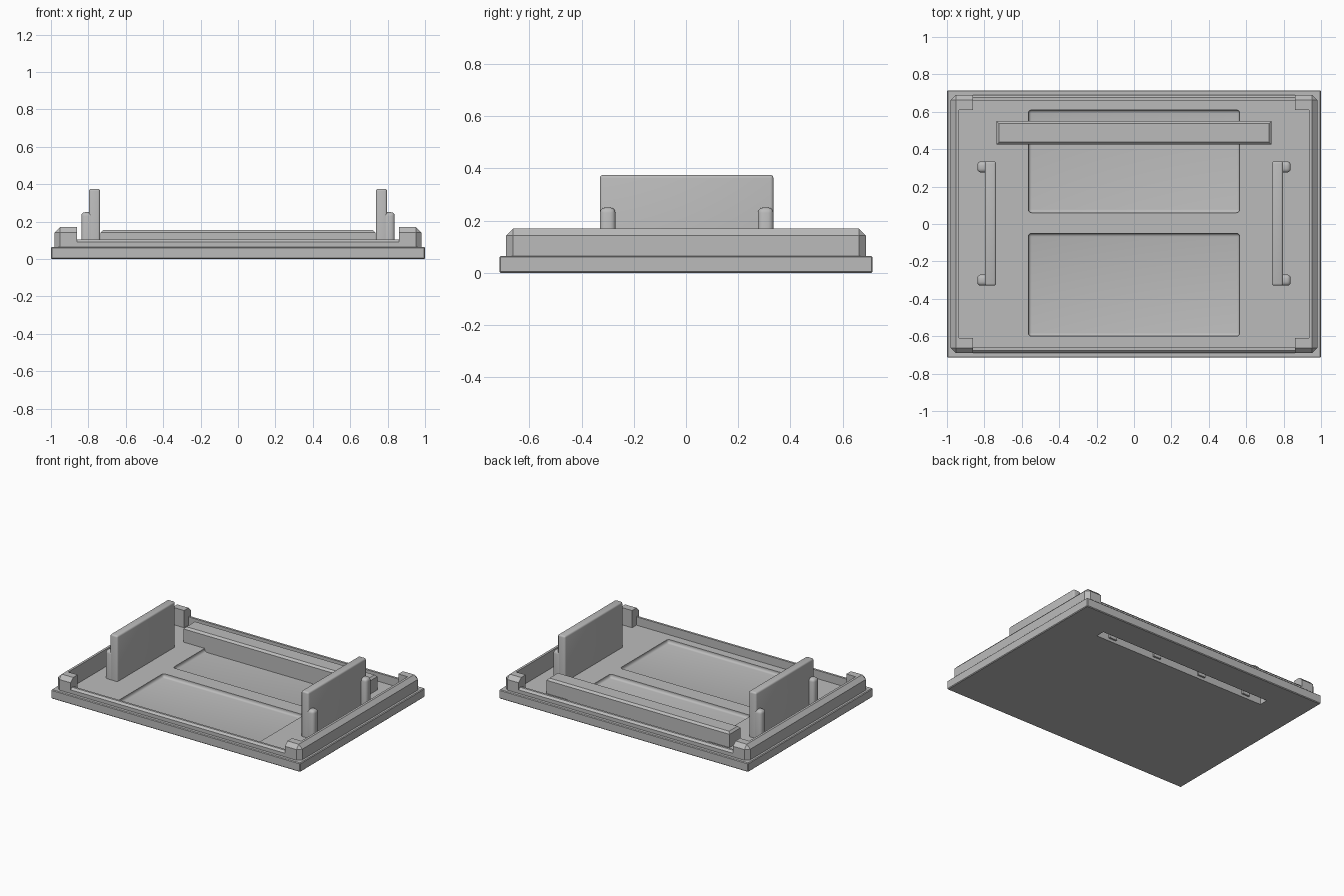
import bpy
import bmesh
import math

cube = bpy.data.objects.get("Cube")
if cube:
    bpy.data.objects.remove(cube, do_unlink=True)

grey = bpy.data.materials.new("plain_grey")
grey.use_nodes = True
grey.diffuse_color = (0.5, 0.5, 0.5, 1)
grey.node_tree.nodes["Principled BSDF"].inputs["Base Color"].default_value = (0.5, 0.5, 0.5, 1)

FLOOR = 0.045


def finish(name, bm):
    mesh = bpy.data.meshes.new(name)
    bmesh.ops.recalc_face_normals(bm, faces=bm.faces)
    bm.to_mesh(mesh)
    bm.free()
    mesh.materials.append(grey)
    obj = bpy.data.objects.new(name, mesh)
    bpy.context.collection.objects.link(obj)
    return obj


def box(name, x, y, z, bevel=0, segments=1, keep=lambda e: True):
    """Box from (min, max) ranges, bevelled on the edges that keep() accepts."""
    bm = bmesh.new()
    bmesh.ops.create_cube(bm, size=1)
    for v in bm.verts:
        for i, (low, high) in enumerate((x, y, z)):
            v.co[i] = high if v.co[i] > 0 else low
    if bevel:
        edges = [e for e in bm.edges if keep(e)]
        bmesh.ops.bevel(bm, geom=edges, offset=bevel, segments=segments,
                        profile=0.5, affect='EDGES')
    return finish(name, bm)


def above(level):
    """Accept edges that do not lie wholly on the bottom."""
    return lambda e: max(v.co.z for v in e.verts) > level


def cut(obj, *cutters):
    for cutter in cutters:
        cutter.hide_render = True
        mod = obj.modifiers.new("cut", 'BOOLEAN')
        mod.operation = 'DIFFERENCE'
        mod.solver = 'EXACT'
        mod.object = cutter
        bpy.context.view_layer.objects.active = obj
        bpy.ops.object.modifier_apply(modifier=mod.name)


def discard(*objs):
    for obj in objs:
        bpy.data.objects.remove(obj, do_unlink=True)


def smooth(obj):
    bpy.ops.object.select_all(action='DESELECT')
    obj.select_set(True)
    bpy.context.view_layer.objects.active = obj
    bpy.ops.object.shade_smooth_by_angle(angle=math.radians(35))


# Base plate with sunken floor, two rounded recesses and a slot underneath
base = box("base_plate", (-1, 1), (-0.715, 0.715), (0, 0.065), 0.005)
cavity = box("cavity_cutter", (-0.935, 0.935), (-0.66, 0.66), (FLOOR, 0.5))
recesses = [box("recess_cutter", (-0.565, 0.565), y, (0.02, 0.2), 0.018, 4)
            for y in ((-0.60, -0.05), (0.06, 0.61))]
slot = box("slot_cutter", (-0.70, 0.70), (0.455, 0.52), (-0.1, 0.13))
cut(base, cavity, *recesses, slot)
smooth(base)

# High side walls with corner returns, chamfered outside
walls = box("side_walls", (-0.98, 0.98), (-0.69, 0.69), (0.04, 0.17), 0.028, 1, above(0.1))
inner = box("inner_cutter", (-0.935, 0.935), (-0.61, 0.61), (-0.1, 0.5))
gap = box("gap_cutter", (-0.86, 0.86), (-1, 1), (-0.1, 0.5))
cut(walls, inner, gap)

# Low lips on the front and back, chamfered on the outer top edge
for name, side in (("front_lip", -1), ("back_lip", 1)):
    box(name, (-0.86, 0.86), tuple(sorted((side * 0.66, side * 0.69))), (0.055, 0.105), 0.014, 1,
        lambda e: all(v.co.z > 0.1 and abs(v.co.y) > 0.68 for v in e.verts))

# Hollow cross bar, open from below, with small clips inside
bar = box("cross_bar", (-0.735, 0.735), (0.425, 0.55), (0.015, 0.155), 0.014, 1,
          lambda e: all(v.co.z > 0.1 for v in e.verts))
cut(bar, slot)
for x in (-0.57, -0.19, 0.19, 0.57):
    box("bar_clip", (x - 0.03, x + 0.03), (0.45, 0.468), (0.02, 0.05))

# Upright panels braced by two rounded posts each
for name, side in (("right", -1), ("left", 1)):
    def span(a, b):
        return tuple(sorted((side * a, side * b)))
    smooth(box(name + "_panel", span(0.737, 0.797), (-0.33, 0.335), (0.035, 0.375),
               0.012, 3, above(0.1)))
    for place, y in (("front", (-0.33, -0.27)), ("back", (0.275, 0.335))):
        smooth(box(name + "_" + place + "_post", span(0.77, 0.838), y, (0.035, 0.25),
                   0.02, 3, above(0.1)))

discard(cavity, slot, inner, gap, *recesses)
